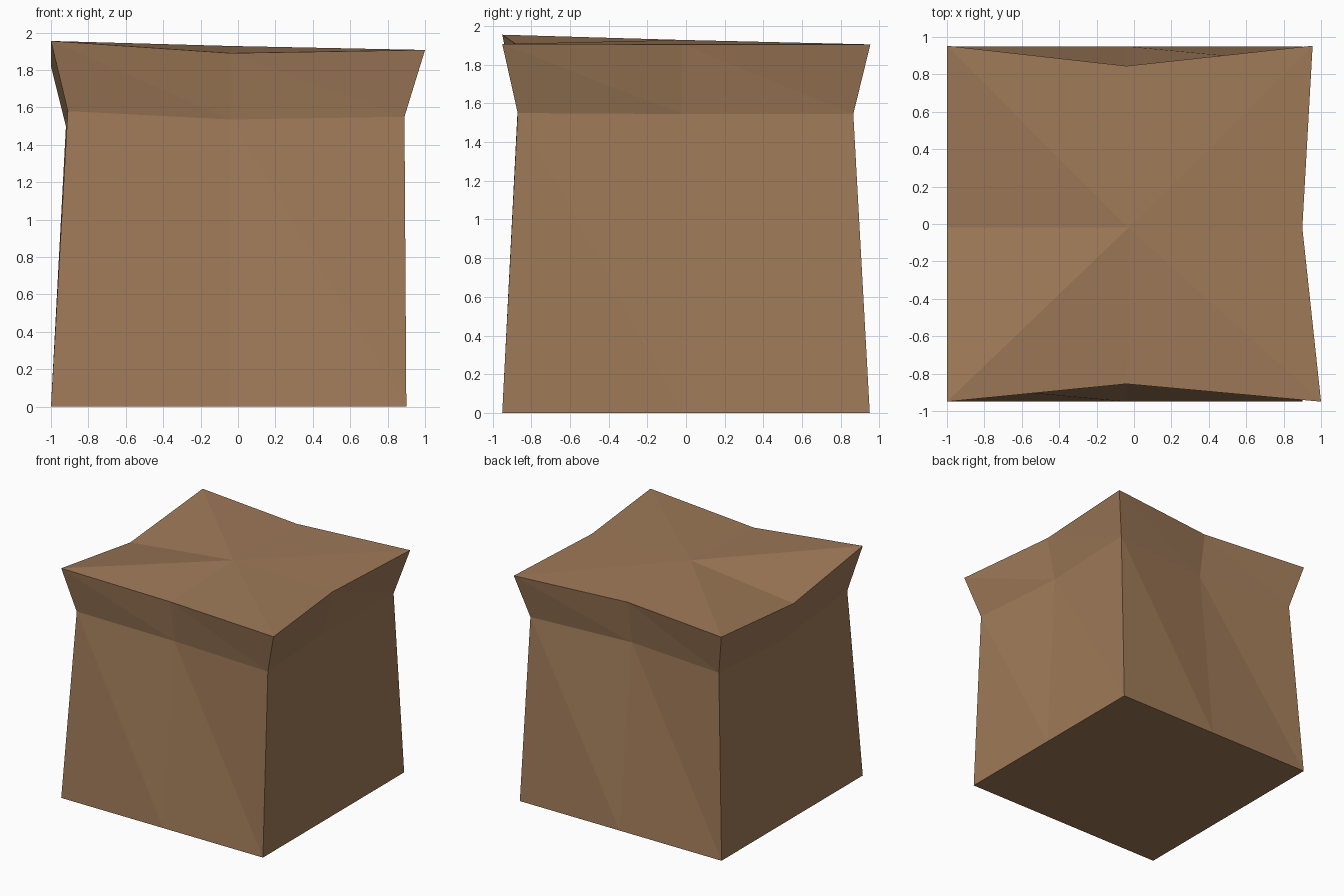
import bpy, bmesh

if "Cube" in bpy.data.objects:
    bpy.data.objects.remove(bpy.data.objects["Cube"])

# One flat brown for the whole block
mat = bpy.data.materials.new("warm_brown")
mat.diffuse_color = (0.345, 0.194, 0.098, 1)
mat.use_nodes = True
mat.node_tree.nodes["Principled BSDF"].inputs["Base Color"].default_value = mat.diffuse_color

# Rings of eight points: front left, front middle, then counter-clockwise
base = [(-1, -.95, 0), (-.04, -.95, 0), (.9, -.95, 0), (.9, -.02, 0),
        (.9, .95, 0), (-.04, .95, 0), (-1, .95, 0), (-1, -.02, 0)]
neck = [(-.91, -.87, 1.58), (-.04, -.80, 1.535), (.89, -.87, 1.55), (.825, -.02, 1.545),
        (.86, .865, 1.545), (-.04, .785, 1.54), (-.915, .865, 1.545), (-.92, -.02, 1.5)]
rim = [(-1, -.95, 1.955), (-.04, -.855, 1.89), (1, -.95, 1.907), (.9, -.02, 1.905),
       (.955, .953, 1.905), (-.04, .845, 1.905), (-1, .953, 1.905), (-1, -.02, 1.82)]

bm = bmesh.new()
rings = [[bm.verts.new(p) for p in ring] for ring in (base, neck, rim)]

# Tapered body walls and flared collar
for low, high in zip(rings, rings[1:]):
    for i in range(8):
        n = (i + 1) % 8
        bm.faces.new((low[i], low[n], high[i]))
        bm.faces.new((low[n], high[n], high[i]))

# Uneven top, fanned from the middle, and flat underside
centre = bm.verts.new((-.03, -.02, 1.928))
for i in range(8):
    bm.faces.new((rings[2][i], rings[2][(i + 1) % 8], centre))
bm.faces.new(rings[0][::-1])

mesh = bpy.data.meshes.new("flared_block")
bm.to_mesh(mesh)
bm.free()
mesh.materials.append(mat)
obj = bpy.data.objects.new("flared_block", mesh)
bpy.context.collection.objects.link(obj)
